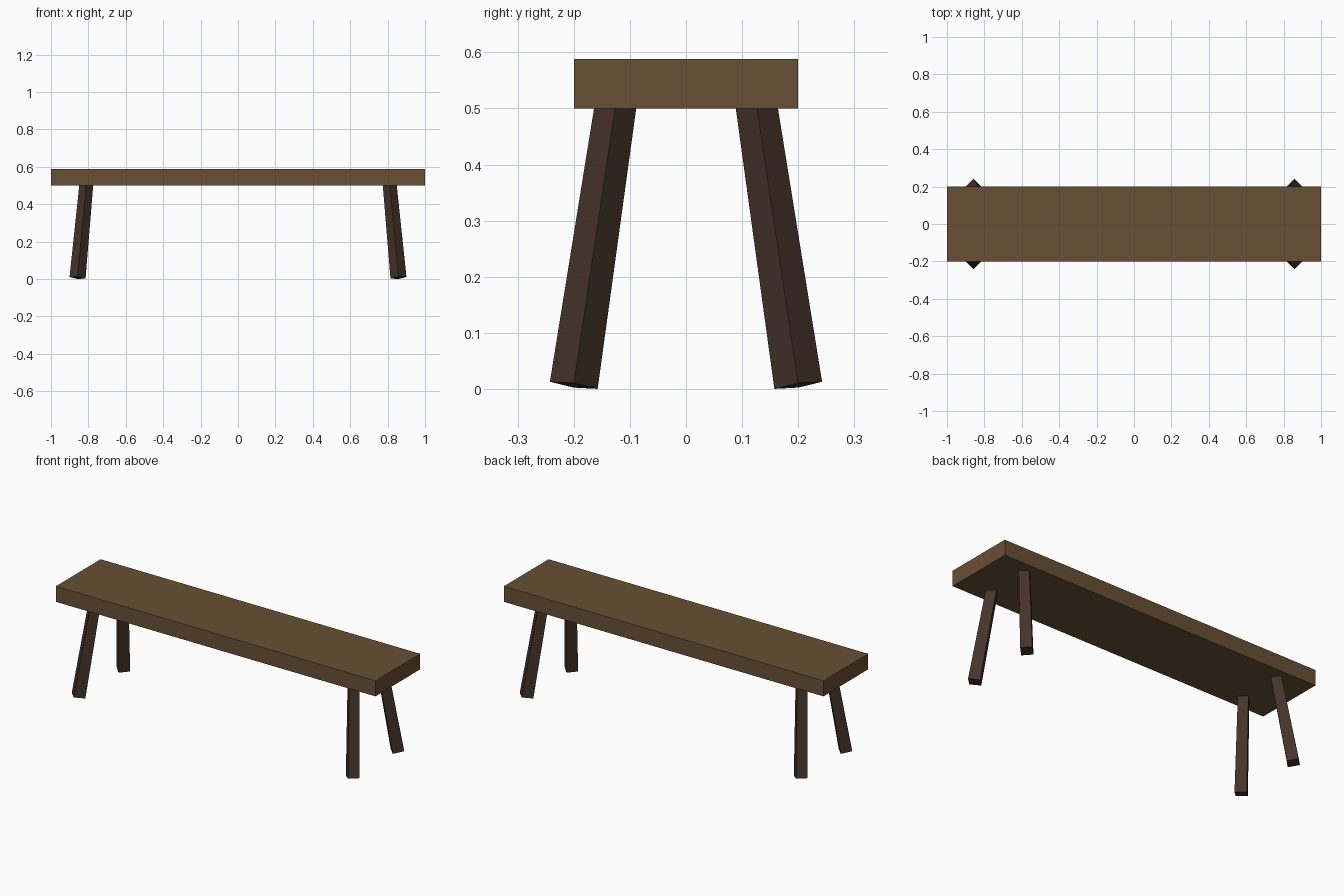
import bpy
from mathutils import Vector

if "Cube" in bpy.data.objects:
    bpy.data.objects.remove(bpy.data.objects["Cube"])


def material(name, rgb):
    m = bpy.data.materials.new(name)
    m.diffuse_color = (*rgb, 1)
    m.use_nodes = True
    m.node_tree.nodes["Principled BSDF"].inputs["Base Color"].default_value = m.diffuse_color
    return m


seat_wood = material("seat_wood", (0.14, 0.08, 0.035))
leg_wood = material("leg_wood", (0.06, 0.033, 0.023))

# Seat: one thick plank
bpy.ops.mesh.primitive_cube_add(size=1, location=(0, 0, 0.544))
seat = bpy.context.object
seat.name = "seat"
seat.scale = (2, 0.4, 0.088)
seat.data.materials.append(seat_wood)


# Legs: tapered, diamond-set square posts splayed outwards, sunk into the seat
def leg(name, sx, sy):
    foot = Vector((0.858 * sx, 0.2 * sy, 0.0065))
    head = Vector((0.81 * sx, 0.124 * sy, 0.515))
    axis = head - foot
    bpy.ops.mesh.primitive_cone_add(vertices=4, radius1=0.043, radius2=0.037,
                                    depth=axis.length, location=(foot + head) / 2)
    ob = bpy.context.object
    ob.name = name
    ob.rotation_euler = Vector((0, 0, 1)).rotation_difference(axis).to_euler()
    ob.data.materials.append(leg_wood)


for side, sx in (("left", -1), ("right", 1)):
    for end, sy in (("front", -1), ("back", 1)):
        leg(f"{end}_{side}_leg", sx, sy)
